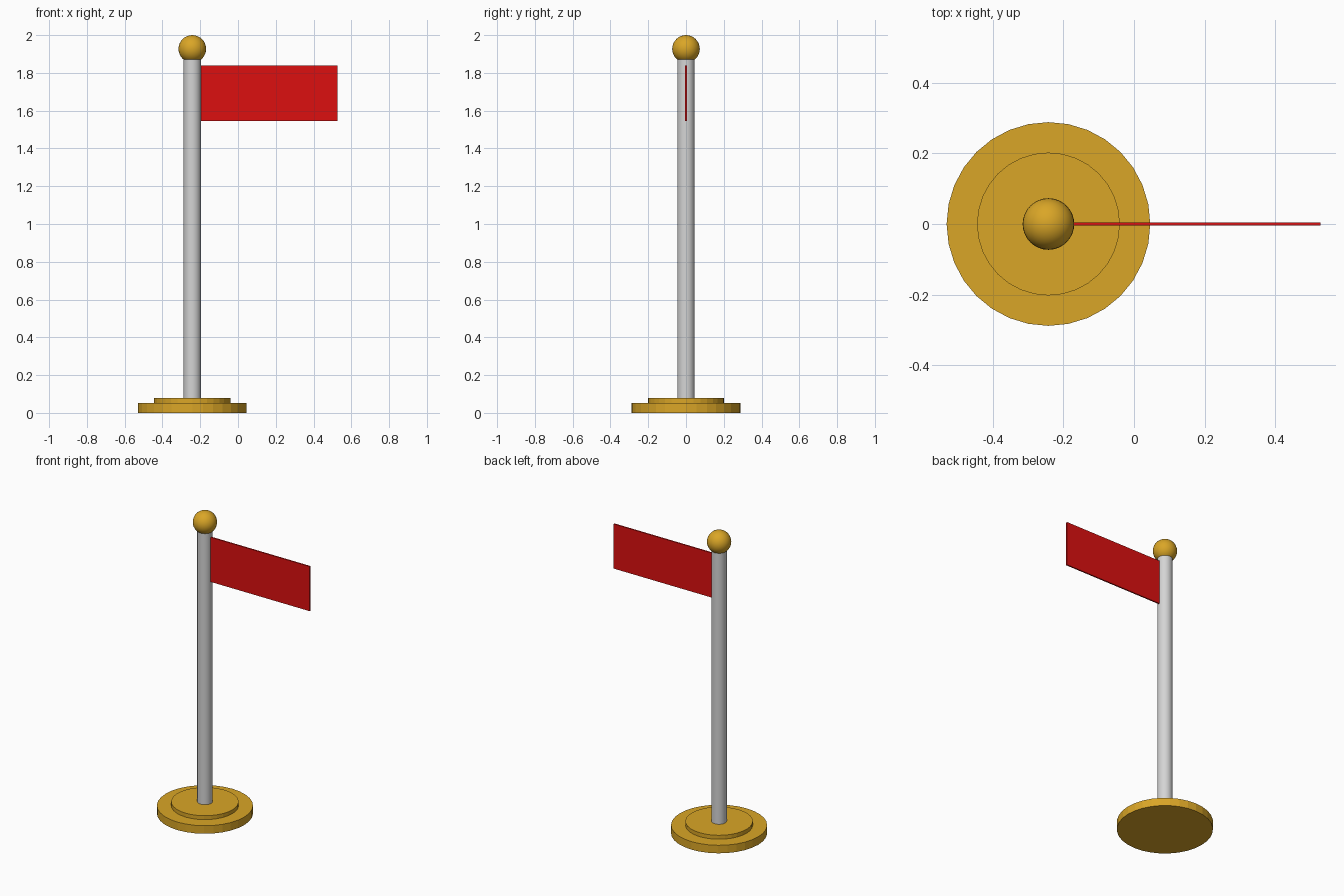
import bpy, math

if "Cube" in bpy.data.objects:
    bpy.data.objects.remove(bpy.data.objects["Cube"])

CX = -0.242  # pole axis


def material(name, rgb):
    m = bpy.data.materials.new(name)
    m.diffuse_color = (*rgb, 1)
    m.use_nodes = True
    m.node_tree.nodes["Principled BSDF"].inputs["Base Color"].default_value = m.diffuse_color
    return m


gold = material("gold", (0.70, 0.38, 0.02))
grey = material("light_grey", (0.66, 0.66, 0.66))
red = material("red", (0.72, 0.005, 0.005))


def finish(name, mat, smooth=True):
    o = bpy.context.object
    o.name = name
    o.data.materials.append(mat)
    if smooth:
        bpy.ops.object.shade_smooth_by_angle(angle=math.radians(30))
    return o


def disc(name, r, z0, z1, sides, mat, smooth):
    bpy.ops.mesh.primitive_cylinder_add(vertices=sides, radius=r, depth=z1 - z0,
                                        location=(CX, 0, (z0 + z1) / 2))
    return finish(name, mat, smooth)


# Stepped base and pole
disc("base_plate", 0.288, 0, 0.053, 32, gold, False)
disc("base_step", 0.202, 0.053, 0.079, 32, gold, False)
disc("pole", 0.046, 0.079, 1.88, 32, grey, True)

# Ball on top
bpy.ops.mesh.primitive_uv_sphere_add(segments=32, ring_count=16, radius=0.073,
                                     location=(CX, 0, 1.927))
finish("ball_finial", gold)

# Flag, starting inside the pole
x0, x1, z0, z1 = -0.20, 0.527, 1.545, 1.84
bpy.ops.mesh.primitive_cube_add(size=1, location=((x0 + x1) / 2, 0, (z0 + z1) / 2))
bpy.context.object.scale = (x1 - x0, 0.009, z1 - z0)
bpy.ops.object.transform_apply(location=False, rotation=False, scale=True)
finish("flag", red, False)
